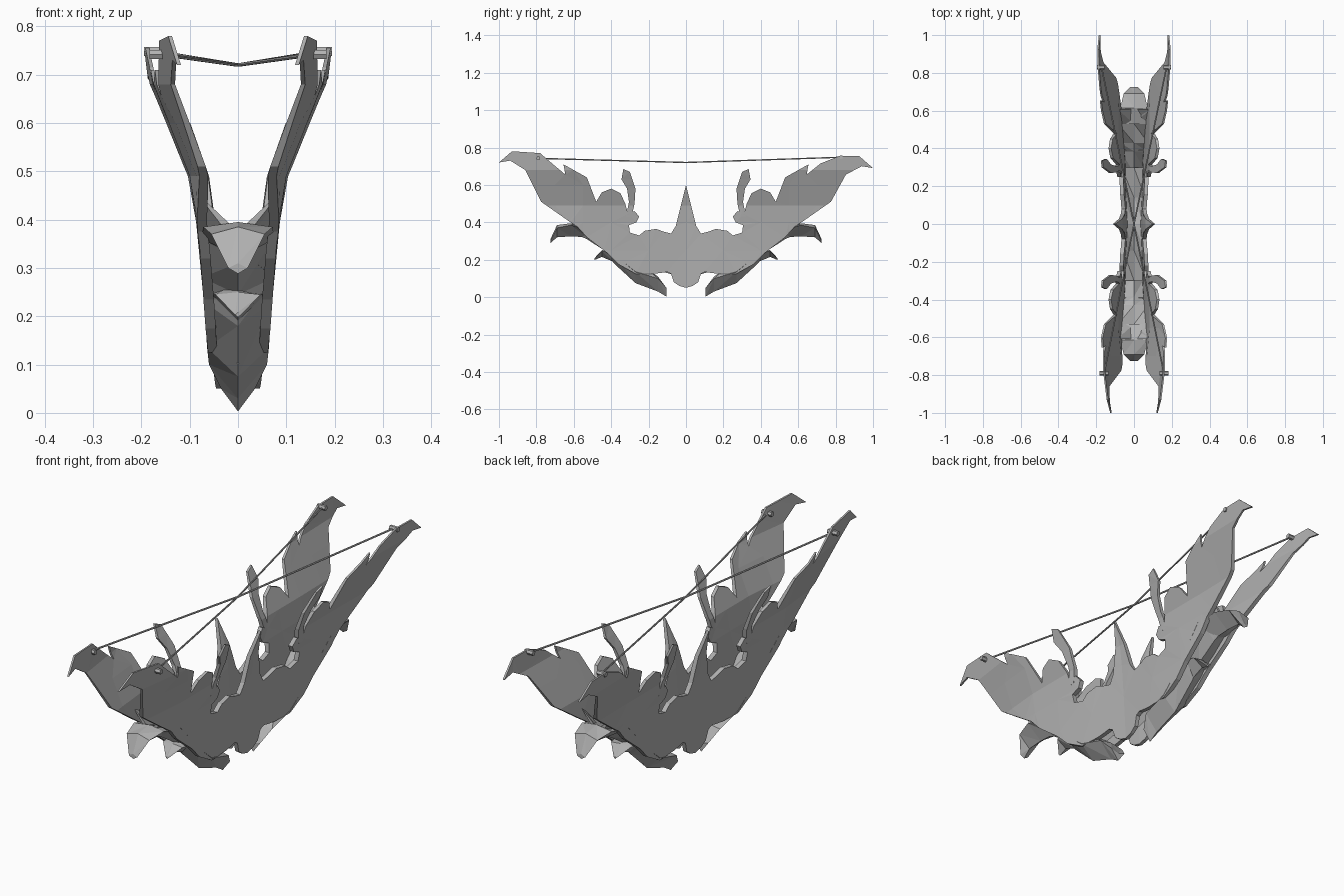
import bpy, bmesh, math
from mathutils import Vector

if "Cube" in bpy.data.objects:
    bpy.data.objects.remove(bpy.data.objects["Cube"])

metal = bpy.data.materials.new("grey metal")
metal.diffuse_color = (0.45, 0.45, 0.45, 1)
metal.use_nodes = True
metal.node_tree.nodes["Principled BSDF"].inputs["Base Color"].default_value = metal.diffuse_color


def add_object(name, verts, faces):
    me = bpy.data.meshes.new(name)
    me.from_pydata(verts, [], faces)
    bm = bmesh.new()
    bm.from_mesh(me)
    bmesh.ops.recalc_face_normals(bm, faces=bm.faces)
    bm.to_mesh(me)
    bm.free()
    me.materials.append(metal)
    ob = bpy.data.objects.new(name, me)
    bpy.context.collection.objects.link(ob)
    return ob


def lerp_table(table, v):
    for (a, fa), (b, fb) in zip(table, table[1:]):
        if v <= b:
            return fa + (fb - fa) * max(0, v - a) / (b - a)
    return table[-1][1]


# Outward lean of the side blades by height
LEAN = [(0, .05), (.05, .058), (.35, .08), (.49, .1), (.58, .135), (.68, .175), (.78, .19)]
THICK = [(0, .014), (.2, .022), (.45, .02), (.7, .008)]


def lean(y, z):
    x = lerp_table(LEAN, z) * (.78 + .22 * min(1, abs(y) / .3))
    t = min(1, max(0, (abs(y) - .6) / .4))
    return x + (.01 if y > 0 else -.055) * t


def blade(name, outline, side, ycuts=(), zcuts=()):
    """Flat y-z outline, cut into facets, bent by lean() and thickened."""
    bm = bmesh.new()
    bm.faces.new([bm.verts.new((0, y, z)) for y, z in outline])
    cuts = [((0, y, 0), (0, 1, 0)) for y in ycuts] + [((0, 0, z), (0, 0, 1)) for z in zcuts]
    for co, no in cuts:
        bmesh.ops.bisect_plane(bm, geom=bm.verts[:] + bm.edges[:] + bm.faces[:],
                               plane_co=co, plane_no=no, dist=1e-4)
    bmesh.ops.triangulate(bm, faces=bm.faces[:])
    bm.verts.index_update()
    n = len(bm.verts)
    flat = [v.co.copy() for v in bm.verts]
    tris = [[v.index for v in f.verts] for f in bm.faces]
    rim = [[v.index for v in e.verts] for e in bm.edges if len(e.link_faces) == 1]
    bm.free()
    outer = [(side * lean(p.y, p.z), p.y, p.z) for p in flat]
    inner = [(side * (lean(p.y, p.z) - lerp_table(THICK, p.z)), p.y, p.z) for p in flat]
    faces = tris + [[i + n for i in reversed(t)] for t in tris]
    faces += [[a, b, b + n, a + n] for a, b in rim]
    return add_object(name, outer + inner, faces)


def diamond_loft(name, stations, sign):
    """Sections of (y, bottom z, side z, half width, top z) joined into a solid."""
    verts, faces = [], []
    for y, zb, zs, w, zt in stations:
        verts += [(0, y * sign, zb), (w, y * sign, zs), (0, y * sign, zt), (-w, y * sign, zs)]
    for s in range(len(stations) - 1):
        for k in range(4):
            a, b = s * 4 + k, s * 4 + (k + 1) % 4
            faces += [[a, b, b + 4], [a, b + 4, a + 4]]
    e = len(verts) - 4
    faces += [[0, 1, 2, 3], [e, e + 1, e + 2, e + 3]]
    return add_object(name, verts, faces)


def rod(name, points, radius, sides=6):
    verts, faces = [], []
    pts = [Vector(p) for p in points]
    axis = (pts[-1] - pts[0]).normalized()
    u = axis.cross(Vector((0, 0, 1))).normalized()
    v = axis.cross(u)
    for p in pts:
        for k in range(sides):
            a = 2 * math.pi * k / sides
            verts.append(p + radius * (math.cos(a) * u + math.sin(a) * v))
    for s in range(len(pts) - 1):
        for k in range(sides):
            a, b = s * sides + k, s * sides + (k + 1) % sides
            faces.append([a, b, b + sides, a + sides])
    e = len(verts) - sides
    faces += [list(range(sides)), list(range(e, e + sides))]
    return add_object(name, verts, faces)


# Half outline of a side blade: from the centre spike, out along the limb, back underneath
UPPER = [(.04, .44), (.055, .38), (.08, .34), (.12, .35), (.16, .365), (.22, .355), (.25, .33),
         (.3, .345), (.305, .385), (.265, .4), (.25, .43), (.275, .46), (.31, .445), (.325, .5),
         (.35, .555), (.4, .58), (.45, .56), (.48, .51), (.53, .64), (.655, .71), (.645, .655)]
BACK_TIP = [(.72, .715), (.82, .755), (.925, .755), (1, .69), (.94, .70), (.855, .655)]
FRONT_TIP = [(.74, .735), (.78, .77), (.93, .78), (1, .72), (.94, .73), (.86, .68)]
LOWER = [(.775, .51), (.625, .405), (.58, .375), (.53, .32), (.42, .235), (.36, .175), (.27, .125),
         (.17, .125), (.13, .13), (.1, .135), (.08, .125), (.065, .08), (.035, .06)]
HORN = [(.335, .685), (.30, .67), (.27, .58), (.275, .5), (.29, .43), (.32, .43), (.305, .51),
        (.315, .58), (.345, .63)]


def mirror_y(points):
    return [(-y, z) for y, z in points]


back = UPPER + BACK_TIP + LOWER
front = mirror_y(UPPER + FRONT_TIP + LOWER)
outline = [(0, .6)] + back + [(0, .05)] + front[::-1]
for side, label in ((1, "right"), (-1, "left")):
    blade(label + "_blade", outline, side,
          ycuts=(-.85, -.7, -.55, -.4, -.2, 0, .2, .4, .55, .7, .85), zcuts=(.25, .4, .49, .6, .68))
    blade(label + "_back_horn", HORN, side, zcuts=(.49, .58, .63))
    blade(label + "_front_horn", mirror_y(HORN), side, zcuts=(.49, .58, .63))

# Keel between the blades, with barbs underneath each limb
KEEL = [(.105, .003, .05, .035, .04), (.15, .03, .1, .06, .11), (.27, .075, .135, .064, .2),
        (.385, .18, .23, .07, .27), (.43, .245, .28, .075, .3), (.53, .31, .38, .085, .34),
        (.61, .345, .46, .09, .375)]
BARB = [(.39, .19, .245, .06, .27), (.45, .215, .245, .047, .25), (.49, .198, .203, .006, .208)]
TONGUE = [(.53, .32, .36, .075, .36), (.615, .325, .385, .072, .395), (.69, .32, .37, .055, .385),
          (.725, .288, .3, .02, .31)]
for sign, label in ((1, "back"), (-1, "front")):
    diamond_loft(label + "_keel", KEEL, sign)
    diamond_loft(label + "_barb", BARB, sign)
    diamond_loft(label + "_tongue", TONGUE, sign)

# Grip core bridging the two keels
diamond_loft("grip_core", [(-.3, .1, .2, .066, .24), (-.14, .14, .25, .058, .2),
                           (0, .1, .25, .05, .23), (.14, .14, .25, .058, .2),
                           (.3, .1, .2, .066, .24)], 1)

# Two strings meeting at the middle, with pegs on the limbs
for side, label in ((1, "right"), (-1, "left")):
    rod(label + "_string", [(side * .158, -.79, .742), (0, 0, .72), (side * .172, .83, .748)], .004)
    rod(label + "_front_peg", [(side * .135, -.79, .742), (side * .183, -.79, .742)], .011)
    rod(label + "_back_peg", [(side * .155, .83, .748), (side * .195, .83, .748)], .011)
